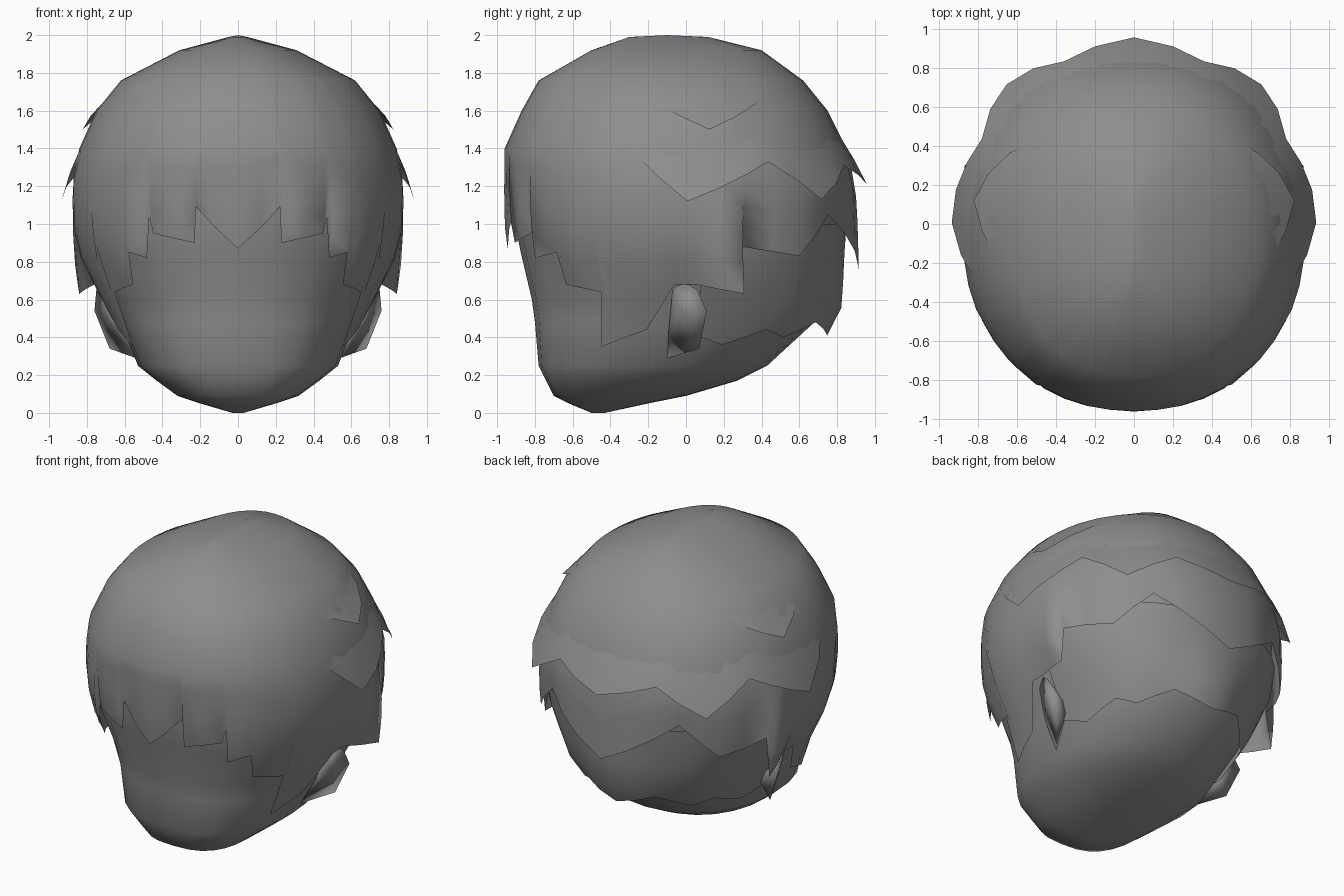
import bpy, math

if "Cube" in bpy.data.objects:
    bpy.data.objects.remove(bpy.data.objects["Cube"])

grey = bpy.data.materials.new("matte_grey")
grey.diffuse_color = (0.27, 0.27, 0.27, 1)
grey.use_nodes = True
grey.node_tree.nodes["Principled BSDF"].inputs["Base Color"].default_value = grey.diffuse_color

# Head cross-sections: height, front y, back y, half width
SECTIONS = [(0.0, -0.5, -0.43, 0.03), (0.05, -0.62, -0.2, 0.2), (0.09, -0.7, 0.0, 0.32),
            (0.17, -0.74, 0.27, 0.43), (0.25, -0.78, 0.43, 0.53), (0.48, -0.82, 0.7, 0.64),
            (0.6, -0.85, 0.77, 0.71), (0.85, -0.92, 0.84, 0.84), (1.0, -0.95, 0.87, 0.87),
            (1.2, -0.96, 0.89, 0.88), (1.4, -0.96, 0.85, 0.84), (1.6, -0.87, 0.75, 0.75),
            (1.76, -0.78, 0.62, 0.62), (1.92, -0.5, 0.4, 0.31), (1.99, -0.3, 0.12, 0.05)]


def spot(deg, z, off=0.0):
    """Point on the body at an angle from the front and a height, pushed out by off."""
    z = min(max(z, 0.0), 1.99)
    for a, b in zip(SECTIONS, SECTIONS[1:]):
        if z <= b[0]:
            t = (z - a[0]) / (b[0] - a[0])
            yf, yb, hw = (a[k] + (b[k] - a[k]) * t for k in (1, 2, 3))
            break
    s, c = math.sin(math.radians(deg)), math.cos(math.radians(deg))
    if deg in (0, 180):
        s = 0.0
    # the front of the jaw is squarer than the rest
    square = 0.92 - 0.17 * min(1, max(0, (0.6 - z) / 0.4)) * max(0, c) ** 0.5
    sx = abs(s) ** square
    cy = math.copysign(abs(c) ** square, c)
    return ((hw + off) * sx, (yf + yb) / 2 - ((yb - yf) / 2 + off) * cy, z)


def finish(name, verts, faces):
    mesh = bpy.data.meshes.new(name)
    mesh.from_pydata(verts, [], faces)
    mesh.materials.append(grey)
    for p in mesh.polygons:
        p.use_smooth = True
    ob = bpy.data.objects.new(name, mesh)
    bpy.context.collection.objects.link(ob)
    mod = ob.modifiers.new("mirror", "MIRROR")
    mod.use_clip = True
    mod.merge_threshold = 0.002
    return ob


def grid(name, columns, top=None, bottom=None):
    """Skin columns of points that run downwards, with optional end points."""
    n = len(columns[0])
    verts = [v for col in columns for v in col]
    faces = []
    for i in range(len(columns) - 1):
        for j in range(n - 1):
            a, b = i * n + j, (i + 1) * n + j
            faces.append((a, a + 1, b + 1, b))
    for end, j in ((top, 0), (bottom, n - 1)):
        if end:
            verts.append(end)
            k = len(verts) - 1
            for i in range(len(columns) - 1):
                a, b = i * n + j, (i + 1) * n + j
                faces.append((k, a, b) if j == 0 else (a, k, b))
    return finish(name, verts, faces)


def hair(name, hem, top_z, rows, start=0.0, power=1.5, crown=None):
    """Shell of hair from top_z down to a jagged hem of (angle, height, flare)."""
    fine = [hem[0]]
    for a, b in zip(hem, hem[1:]):
        n = max(1, math.ceil((b[0] - a[0]) / 12))
        fine += [tuple(p + (q - p) * k / n for p, q in zip(a, b)) for k in range(1, n + 1)]
    # shared crown levels keep the dome smooth; only the part below 1.4 follows the hem
    dome = [s[0] for s in reversed(SECTIONS) if s[0] >= 1.4] if crown else []
    columns = []
    for deg, z, flare in fine:
        col = [spot(deg, h) for h in dome]
        for j in range(1 if dome else 0, rows + 1):
            t = j / rows
            col.append(spot(deg, top_z + (z - top_z) * t, start + (flare - start) * t ** power))
        columns.append(col)
    return grid(name, columns, top=crown)


# Head: sits just inside the hair, flush at the jaw
levels = [s[0] for s in reversed(SECTIONS) if s[0] < 1.9]
columns = [[spot(d, z, -0.045 * min(1, max(0, (z - 0.3) / 0.4))) for z in levels]
           for d in range(0, 181, 15)]
grid("head", columns, top=(0, -0.1, 1.88), bottom=(0, -0.47, 0.0))

# Main hair: fringe, sideburns, gap over the ears, middle tier at the back
hair("main_hair", [(0, 0.87, 0.02), (13.5, 1.09, -0.03), (14, 0.9, 0.0), (30, 0.95, -0.01),
                   (32, 1.04, -0.03), (33, 0.82, 0.02), (43, 0.85, -0.02), (46, 0.68, 0.0),
                   (62, 0.64, 0.0), (66, 0.35, 0.02), (82, 0.44, 0.02), (89, 0.68, 0.01),
                   (95, 0.68, 0.01), (109, 0.63, 0.16), (110, 0.88, 0.01), (132, 0.83, 0.05),
                   (149, 1.05, 0.0), (180, 0.76, 0.1)], 1.4, 5, power=2, crown=(0, -0.1, 2.0))

# Upper tier wrapping around the back
hair("upper_hair_tier", [(76, 1.4, -0.01), (92, 1.12, 0.06), (119, 1.33, 0.03), (138, 1.13, 0.07),
                         (158, 1.31, 0.03), (180, 1.21, 0.07)], 1.6, 3, start=-0.02)

# Tuft high on each side
hair("side_tuft", [(82, 1.65, -0.005), (100, 1.5, 0.04), (131, 1.7, -0.005)], 1.76, 2, start=-0.015)

# Lower tier at the nape
hair("nape_hair", [(97, 0.42, 0.0), (115, 0.36, 0.01), (130, 0.44, 0.02), (143, 0.4, 0.05),
                   (160, 0.48, 0.03), (180, 0.41, 0.13)], 1.0, 4, start=-0.02)

# Ears: thin flared plates facing forward, closed behind
rim = [(0.70, -0.07, 0.66), (0.73, 0.0, 0.69), (0.75, 0.06, 0.65), (0.76, 0.11, 0.54),
       (0.68, 0.07, 0.34), (0.54, -0.10, 0.29), (0.64, -0.09, 0.46)]
verts = rim + [(0.70, -0.01, 0.52), (0.58, 0.08, 0.50)]
faces = []
for i in range(len(rim)):
    j = (i + 1) % len(rim)
    faces += [(j, i, 7), (i, j, 8)]
finish("ear", verts, faces)
